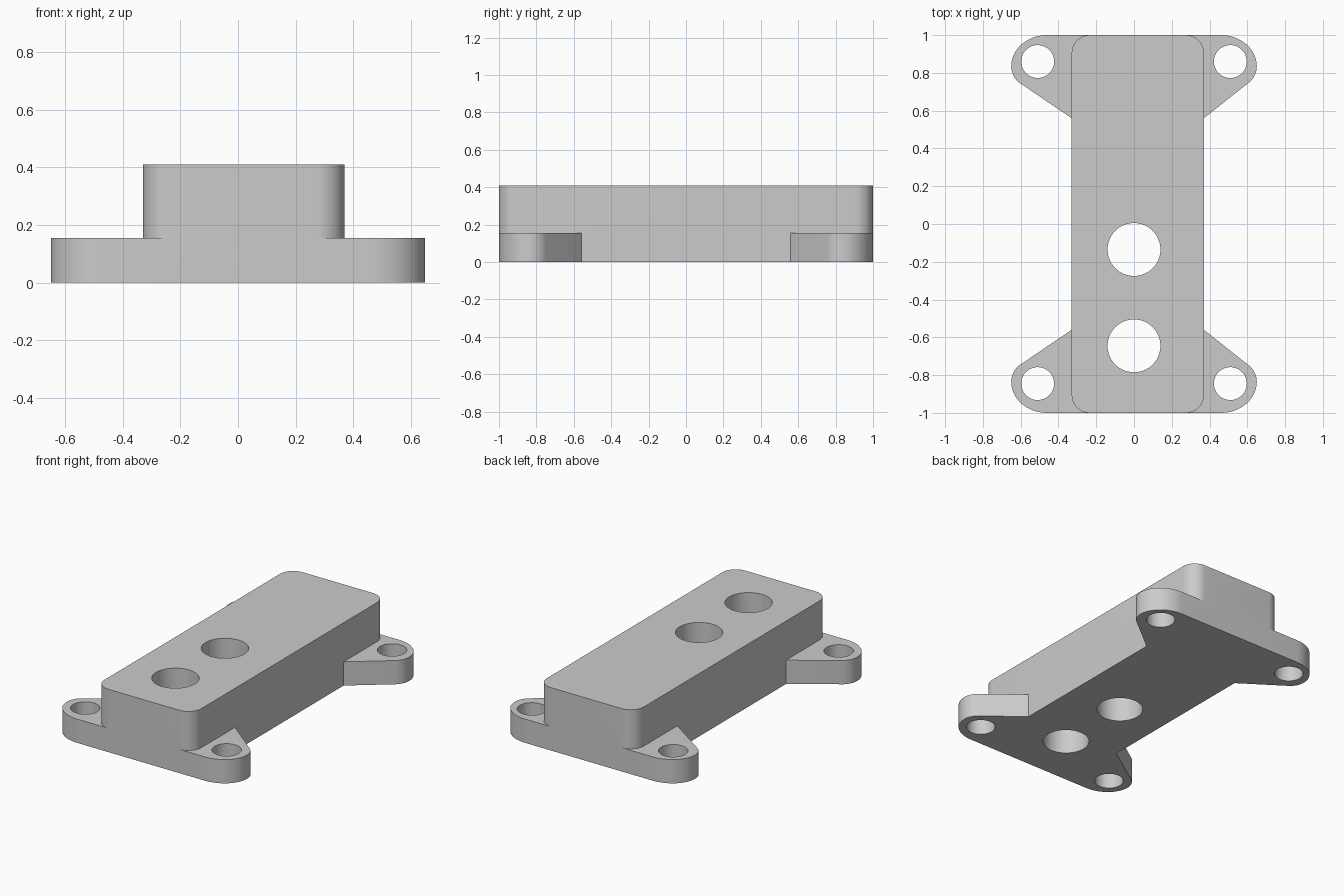
import bpy, bmesh, math

if "Cube" in bpy.data.objects:
    bpy.data.objects.remove(bpy.data.objects["Cube"])

X_LEFT, X_RIGHT = 0.37, -0.33      # block sides, slightly off centre
PLATE_H, BLOCK_H = 0.155, 0.41

grey = bpy.data.materials.new("grey")
grey.use_nodes = True
grey.diffuse_color = (0.6, 0.6, 0.6, 1)
grey.node_tree.nodes["Principled BSDF"].inputs["Base Color"].default_value = (0.6, 0.6, 0.6, 1)


def prism(name, outline, z0, z1):
    """Extrude a closed counter-clockwise outline from z0 to z1."""
    bm = bmesh.new()
    face = bm.faces.new([bm.verts.new((x, y, z0)) for x, y in outline])
    top = bmesh.ops.extrude_face_region(bm, geom=[face])["geom"]
    for v in top:
        if isinstance(v, bmesh.types.BMVert):
            v.co.z = z1
    bmesh.ops.recalc_face_normals(bm, faces=bm.faces)
    mesh = bpy.data.meshes.new(name)
    bm.to_mesh(mesh)
    bm.free()
    mesh.materials.append(grey)
    obj = bpy.data.objects.new(name, mesh)
    bpy.context.collection.objects.link(obj)
    return obj


def arc(cx, cy, rx, ry, a0, a1, steps):
    angles = [math.radians(a0 + (a1 - a0) * i / steps) for i in range(steps + 1)]
    return [(cx + rx * math.cos(a), cy + ry * math.sin(a)) for a in angles]


def combine(target, tool, operation):
    """Apply a boolean and discard the tool object."""
    mod = target.modifiers.new(operation.title(), "BOOLEAN")
    mod.operation, mod.solver, mod.object = operation, "EXACT", tool
    bpy.context.view_layer.objects.active = target
    bpy.ops.object.modifier_apply(modifier=mod.name)
    bpy.data.objects.remove(tool)


# Base plate with an ear at each corner: waist point, tight bend, wide bend
def ear(sx, sy, side):
    pts = [(abs(side), 0.56)]
    pts += arc(0.54, 0.835, 0.11, 0.11, -50, -6, 6)
    pts += arc(0.46, 0.835, 0.19, 0.165, 0, 90, 16)
    return [(sx * x, sy * y) for x, y in pts]


plate = (ear(1, 1, X_LEFT) + ear(-1, 1, X_RIGHT)[::-1]
         + ear(-1, -1, X_RIGHT) + ear(1, -1, X_LEFT)[::-1])
body = prism("mounting_block", plate, 0, PLATE_H)

# Tall block with rounded vertical corners
R = 0.095
block = []
for cx, cy, start in ((X_LEFT - R, 1 - R, 0), (X_RIGHT + R, 1 - R, 90),
                      (X_RIGHT + R, R - 1, 180), (X_LEFT - R, R - 1, 270)):
    block += arc(cx, cy, R, R, start, start + 90, 12)
combine(body, prism("tall_block", block, 0, BLOCK_H), "UNION")

# Two large bores and four screw holes
holes = [(0, -0.135, 0.14), (0, -0.645, 0.14)]
holes += [(s * 0.51, y, 0.087) for s in (1, -1) for y in (0.86, -0.845)]
for x, y, r in holes:
    circle = arc(x, y, r, r, 0, 360, 64)[:-1]
    combine(body, prism("hole_cutter", circle, -0.1, 0.6), "DIFFERENCE")

# Smooth curved walls, crisp edges
bpy.ops.object.select_all(action="DESELECT")
body.select_set(True)
bpy.context.view_layer.objects.active = body
bpy.ops.object.shade_smooth_by_angle(angle=math.radians(30))
